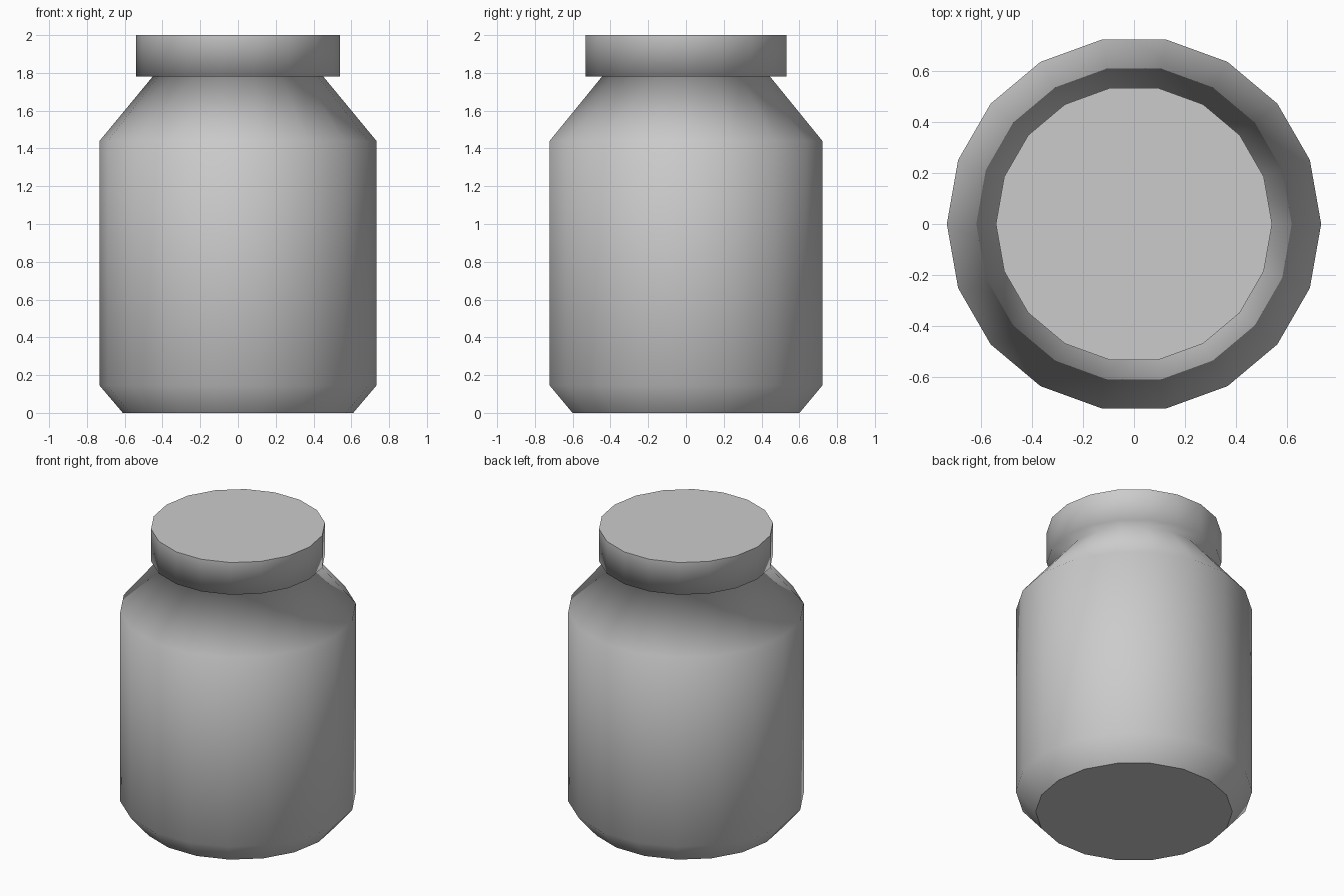
import bpy, bmesh
from math import cos, sin, tau

if "Cube" in bpy.data.objects:
    bpy.data.objects.remove(bpy.data.objects["Cube"])

SIDES = 18
# (radius, height) outline: base bevel, wall, shoulder, neck, lid
PROFILE = [(0.61, 0), (0.733, 0.145), (0.733, 1.44),
           (0.452, 1.78), (0.541, 1.78), (0.541, 2.0)]

bm = bmesh.new()
rings = [[bm.verts.new((r * cos(tau * i / SIDES), r * sin(tau * i / SIDES), z))
          for i in range(SIDES)] for r, z in PROFILE]

# Smooth side bands
for low, high in zip(rings, rings[1:]):
    for i in range(SIDES):
        j = (i + 1) % SIDES
        bm.faces.new((low[i], low[j], high[j], high[i])).smooth = True

# Flat base and lid top with crisp rims
for cap in (bm.faces.new(rings[0][::-1]), bm.faces.new(rings[-1])):
    for edge in cap.edges:
        edge.smooth = False

mesh = bpy.data.meshes.new("lidded_jar")
bm.to_mesh(mesh)
bm.free()
bpy.context.collection.objects.link(bpy.data.objects.new("lidded_jar", mesh))
